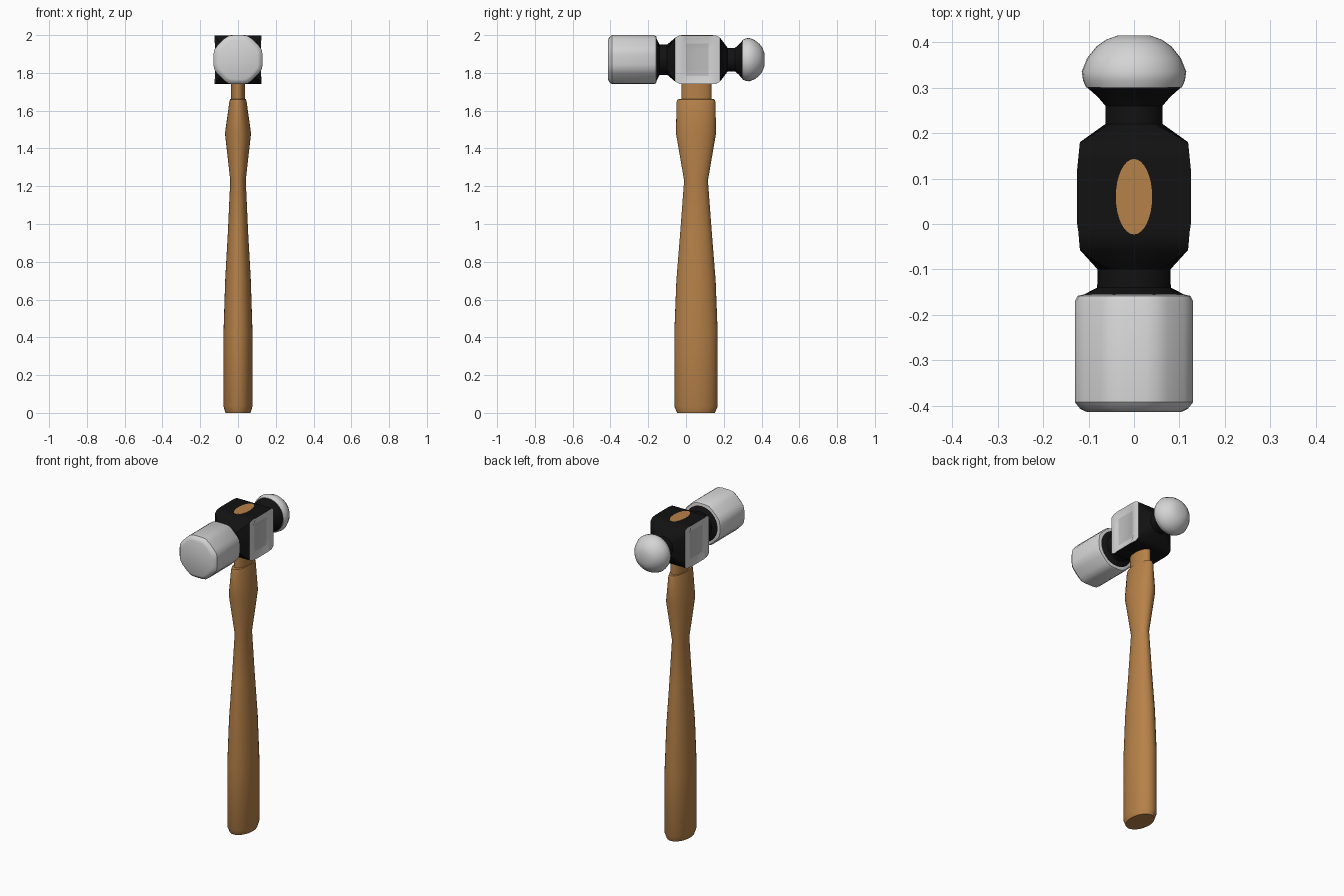
import bpy, bmesh, math

if "Cube" in bpy.data.objects:
    bpy.data.objects.remove(bpy.data.objects["Cube"])

def material(name, rgb):
    m = bpy.data.materials.new(name)
    m.diffuse_color = (*rgb, 1)
    m.use_nodes = True
    m.node_tree.nodes["Principled BSDF"].inputs["Base Color"].default_value = m.diffuse_color
    return m

WOOD = material("wood", (0.47, 0.22, 0.065))
BLACK = material("black_iron", (0.006, 0.006, 0.006))
STEEL = material("polished_steel", (0.66, 0.66, 0.66))
WORN = material("recess_steel", (0.5, 0.5, 0.5))
N = 32
CZ = 1.87  # height of the head axis

def circle(a):
    return math.cos(a), math.sin(a)

def square(a):
    c, s = math.cos(a), math.sin(a)
    m = max(abs(c), abs(s))
    return c / m, s / m

def soft_octagon(a):
    off = (a + math.pi / 8) % (math.pi / 4) - math.pi / 8
    r = min(1.045, 1 / math.cos(off))
    return r * math.cos(a), r * math.sin(a)

def loft(name, rings, mats, paint=None, angle=35):
    """Skin a list of point rings, cap both ends, colour faces by rule."""
    bm = bmesh.new()
    loops = [[bm.verts.new(p) for p in ring] for ring in rings]
    for a, b in zip(loops, loops[1:]):
        for i in range(N):
            j = (i + 1) % N
            bm.faces.new((a[i], a[j], b[j], b[i]))
    bm.faces.new(loops[0])
    bm.faces.new(loops[-1])
    bmesh.ops.recalc_face_normals(bm, faces=bm.faces)
    bm.normal_update()
    if paint:
        for f in bm.faces:
            f.material_index = paint(f)
    me = bpy.data.meshes.new(name)
    bm.to_mesh(me)
    bm.free()
    for m in mats:
        me.materials.append(m)
    ob = bpy.data.objects.new(name, me)
    bpy.context.collection.objects.link(ob)
    bpy.ops.object.select_all(action='DESELECT')
    ob.select_set(True)
    bpy.context.view_layer.objects.active = ob
    bpy.ops.object.shade_smooth_by_angle(angle=math.radians(angle))
    return ob

def ring_z(z, rx, ry, cy):
    pts = [circle(2 * math.pi * i / N) for i in range(N)]
    return [(rx * c, cy + ry * s, z) for c, s in pts]

def ring_y(y, rx, rz, shape=circle):
    pts = [shape(2 * math.pi * i / N) for i in range(N)]
    return [(rx * c, y, CZ + rz * s) for c, s in pts]

# Handle: oval sections, with the tang running up through the head
handle = [(0, .066, .10, .053), (.035, .077, .115, .053), (.42, .077, .115, .053),
          (.70, .068, .104, .053), (.95, .054, .084, .053), (1.23, .041, .063, .053),
          (1.48, .069, .106, .053), (1.645, .046, .103, .053), (1.66, .042, .098, .053),
          (1.662, .038, .079, .056), (1.74, .038, .079, .056), (2.0, .04, .083, .06)]
loft("handle", [ring_z(*h) for h in handle], [WOOD])

# Striking face: softened octagonal drum
face = [(-.413, .105), (-.407, .118), (-.392, .13), (-.17, .13), (-.158, .124), (-.155, .11)]
loft("striking_face", [ring_y(y, r, r, soft_octagon) for y, r in face], [STEEL])

# Middle block: round necks flowing into a square body with recessed cheeks
rings = [ring_y(y, r, r) for y, r in [(-.156, .112), (-.14, .081), (-.10, .08)]]
for y, rx, rz in [(-.057, .119, .116), (-.035, .121, .128), (-.02, .122, .129), (0, .125, .129),
                  (.12, .125, .129), (.14, .123, .129), (.16, .121, .128), (.18, .119, .116)]:
    ring = ring_y(y, rx, rz, square)
    if y in (0, .12):  # push the cheek centres inwards
        ring = [(math.copysign(abs(x) - .012, x), py, z)
                if abs(z - CZ) < .09 and abs(x) > .12 else (x, py, z) for x, py, z in ring]
    rings.append(ring)
rings += [ring_y(y, r, r) for y, r in [(.22, .063), (.26, .063), (.28, .08), (.301, .104)]]

def paint_block(f):
    c = f.calc_center_median()
    if -.057 < c.y < .18 and abs(f.normal.x) > .7:
        return 2 if 0 < c.y < .12 and abs(c.z - CZ) < .084 else 1
    return 0

loft("head_block", rings, [BLACK, STEEL, WORN], paint_block)

# Rounded peen
ball = [(.30, .105), (.315, .112), (.335, .115), (.365, .103), (.39, .083), (.405, .062), (.415, .035)]
loft("ball_peen", [ring_y(y, r, r) for y, r in ball], [STEEL], angle=50)
